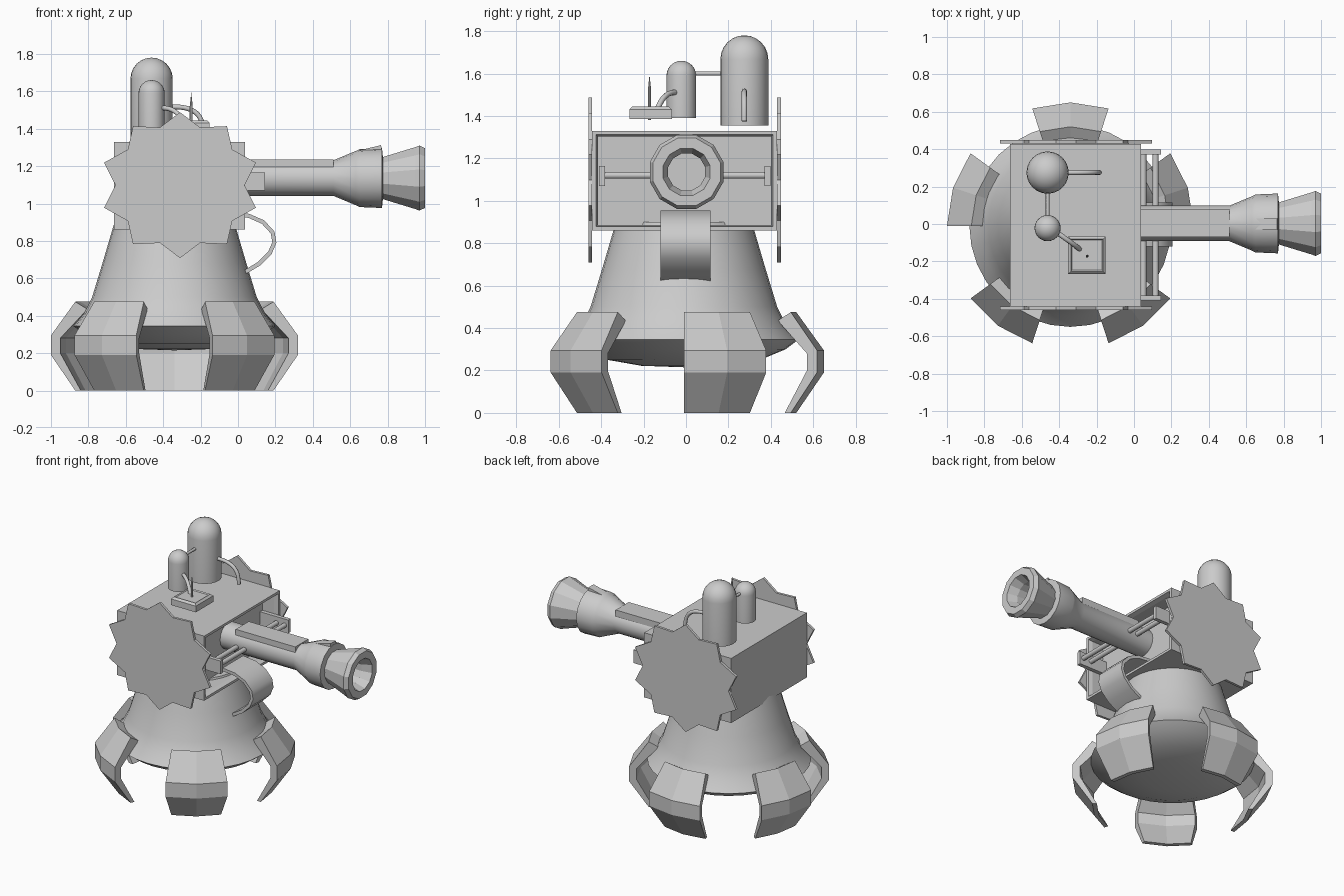
import bpy, bmesh
from math import sin, cos, pi, radians
from mathutils import Vector, Matrix

if "Cube" in bpy.data.objects:
    bpy.data.objects.remove(bpy.data.objects["Cube"])

CX, CY = -0.34, -0.01   # turret axis


def make(name, bm, smooth=None):
    bmesh.ops.recalc_face_normals(bm, faces=bm.faces)
    me = bpy.data.meshes.new(name)
    bm.to_mesh(me)
    bm.free()
    ob = bpy.data.objects.new(name, me)
    bpy.context.collection.objects.link(ob)
    if smooth:
        bpy.ops.object.select_all(action='DESELECT')
        ob.select_set(True)
        bpy.context.view_layer.objects.active = ob
        bpy.ops.object.shade_smooth_by_angle(angle=radians(smooth))
    return ob


def lathe(name, profile, n, origin, axis='Z', smooth=None, turn=0):
    """Revolve (radius, height) points around an axis."""
    bm = bmesh.new()
    vs = [bm.verts.new((r, 0, h)) for r, h in profile]
    es = [bm.edges.new(p) for p in zip(vs, vs[1:])]
    bmesh.ops.spin(bm, geom=vs + es, cent=(0, 0, 0), axis=(0, 0, 1), angle=2 * pi, steps=n)
    bmesh.ops.remove_doubles(bm, verts=bm.verts, dist=1e-4)
    rot = Matrix.Rotation(turn, 4, 'Z')
    if axis == 'X':
        rot = Matrix.Rotation(pi / 2, 4, 'Y') @ rot
    bm.transform(Matrix.Translation(origin) @ rot)
    return make(name, bm, smooth)


def box(name, lo, hi, taper=1.0):
    bm = bmesh.new()
    bmesh.ops.create_cube(bm, size=1)
    lo, hi = Vector(lo), Vector(hi)
    for v in bm.verts:
        k = taper if v.co.z > 0 else 1
        v.co = Vector((v.co.x * k, v.co.y * k, v.co.z)) * (hi - lo) + (lo + hi) / 2
    return make(name, bm)


def extrude(name, pts, vec):
    """Extrude a flat outline of 3D points along a vector."""
    bm = bmesh.new()
    f = bm.faces.new([bm.verts.new(p) for p in pts])
    r = bmesh.ops.extrude_face_region(bm, geom=[f])
    bmesh.ops.translate(bm, vec=vec, verts=[v for v in r['geom'] if isinstance(v, bmesh.types.BMVert)])
    bm.faces.new(f.verts) if not f.is_valid else None
    return make(name, bm)


def curve(name, pts, radius=0, extrude=0, thick=0):
    cu = bpy.data.curves.new(name, 'CURVE')
    cu.dimensions = '3D'
    sp = cu.splines.new('NURBS')
    sp.points.add(len(pts) - 1)
    for p, q in zip(sp.points, pts):
        p.co = (*q, 1)
    sp.use_endpoint_u = True
    sp.order_u = min(4, len(pts))
    sp.resolution_u = 5
    cu.bevel_depth = radius
    cu.bevel_resolution = 2
    cu.use_fill_caps = True
    ob = bpy.data.objects.new(name, cu)
    bpy.context.collection.objects.link(ob)
    return ob


# Conical base with bowl underside
lathe('base_cone', [(0, .9), (.32, .9), (.335, .85), (.385, .68), (.44, .5), (.485, .41), (.54, .345),
                    (.48, .30), (.36, .25), (.2, .222), (0, .215)], 32, (CX, CY, 0), smooth=35)

# Five claw legs, two facets wide each
outer = [(.53, .475), (.66, .295), (.66, .19), (.53, 0)]
inner = [(.50, 0), (.61, .20), (.61, .28), (.465, .435)]
for i in range(5):
    a0 = radians(90 + 72 * i)
    bm = bmesh.new()
    rings = []
    for d in (-18, 0, 18):
        a = a0 + radians(d)
        rings.append([bm.verts.new((CX + r * cos(a), CY + r * sin(a), z)) for r, z in outer + inner])
    for A, B in zip(rings, rings[1:]):
        for j in range(8):
            k = (j + 1) % 8
            bm.faces.new((A[j], A[k], B[k], B[j]))
    for R in (rings[0], rings[2]):
        for j in range(3):
            bm.faces.new((R[j], R[j + 1], R[6 - j], R[7 - j]))
    make(f'leg_{i + 1}', bm)

# Housing with a framed recess facing +x
bm = bmesh.new()
bmesh.ops.create_cube(bm, size=1)
for v in bm.verts:
    v.co = v.co * 1
    v.co = Vector((v.co.x * .70 - .313, v.co.y * .87 - .007, v.co.z * .47 + 1.095))
bm.faces.ensure_lookup_table()
front = max(bm.faces, key=lambda f: f.calc_center_median().x)
bmesh.ops.inset_individual(bm, faces=[front], thickness=.025)
bmesh.ops.inset_individual(bm, faces=[front], thickness=.012, depth=-.03)
bmesh.ops.inset_individual(bm, faces=[front], thickness=.001, depth=-.09)
make('housing', bm)

# Star-shaped side plates
for name, y in (('side_plate_front', -.46), ('side_plate_back', .43)):
    pts = []
    for k in range(20):
        a = pi / 2 + k * pi / 10
        rx, rz = (.427, .39) if k % 2 == 0 else (.345, .325)
        pts.append((-.31 + rx * cos(a), y, 1.098 + rz * sin(a)))
    extrude(name, pts, (0, .018, 0))

# Barrel cross-bars with end brackets
for i, x in enumerate((.05, .115)):
    lathe(f'cross_bar_{i + 1}', [(0, -.40), (.017, -.40), (.017, .39), (0, .39)], 10, (0, 0, 0),
          smooth=40).matrix_world = Matrix.Translation((x, 0, 1.12)) @ Matrix.Rotation(-pi / 2, 4, 'X')
for name, y in (('bracket_front', -.395), ('bracket_back', .385)):
    box(name, (-.09, y - .014, 1.07), (.145, y + .014, 1.165))

# Cannon barrel and flared muzzle
O = (0, .003, 1.136)
lathe('barrel', [(0, -.08), (.095, -.08), (.095, .51), (.145, .63), (.155, .65), (.16, .77), (.11, .775), (0, .775)],
      16, O, 'X', smooth=25)
lathe('muzzle', [(0, .77), (.115, .77), (.172, .95), (.18, .97), (.165, 1.0), (.115, 1.0), (.09, .93),
                 (.09, .80), (0, .80)], 12, O, 'X', turn=pi / 12)
box('barrel_rail', (.03, -.07, 1.18), (.51, .08, 1.236))
extrude('sight', [(.64, -.03, 1.27), (.77, -.03, 1.27), (.765, -.03, 1.312), (.65, -.03, 1.285)], (0, .06, 0))

# Curved feed strap under the barrel
ctrl = [(-.04, .955), (.06, .945), (.14, .91), (.195, .85), (.205, .79), (.18, .73), (.12, .67), (.04, .622)]
off = []
for i, p in enumerate(ctrl):
    a, b = ctrl[max(i - 1, 0)], ctrl[min(i + 1, len(ctrl) - 1)]
    t = Vector((b[0] - a[0], b[1] - a[1])).normalized()
    off.append((p[0] + t.y * .022, p[1] - t.x * .022))
bm = bmesh.new()
rows = [[bm.verts.new((q[0], y, q[1])) for q, y in ((p, -.12), (p, .115), (o, .115), (o, -.12))]
        for p, o in zip(ctrl, off)]
for A, B in zip(rows, rows[1:]):
    for j in range(4):
        bm.faces.new((A[j], A[(j + 1) % 4], B[(j + 1) % 4], B[j]))
bm.faces.new(rows[0])
bm.faces.new(rows[-1])
make('feed_strap', bm, smooth=35)

# Domed tanks on the roof
for name, y, r, z0, z1 in (('large_tank', .275, .113, 1.355, 1.78), ('small_tank', -.022, .07, 1.39, 1.66)):
    dome = [(r * cos(k * pi / 12), z1 - r + r * sin(k * pi / 12)) for k in range(6)]
    lathe(name, [(0, z0), (r, z0)] + dome + [(0, z1)], 24, (-.462, y, 0), smooth=40)

# Pipes
curve('tank_link_pipe', [(-.462, .03, 1.6), (-.462, .1, 1.6), (-.462, .19, 1.6)], .01)
curve('large_tank_pipe', [(-.37, .275, 1.515), (-.30, .275, 1.52), (-.22, .275, 1.50), (-.187, .275, 1.44),
                          (-.185, .275, 1.375)], .013)
curve('small_tank_pipe', [(-.42, -.04, 1.51), (-.37, -.075, 1.515), (-.32, -.11, 1.50), (-.29, -.135, 1.43)], .013)

# Sensor pad and antenna
bm = bmesh.new()
bmesh.ops.create_cube(bm, size=1)
for v in bm.verts:
    v.co = Vector((v.co.x * .20 - .252, v.co.y * .20 - .167, v.co.z * .045 + 1.408))
top = max(bm.faces, key=lambda f: f.calc_center_median().z)
bmesh.ops.inset_individual(bm, faces=[top], thickness=.02, depth=.014)
bmesh.ops.inset_individual(bm, faces=[top], thickness=.008, depth=-.008)
make('sensor_pad', bm)
lathe('antenna', [(0, 1.38), (.008, 1.38), (.008, 1.52), (0, 1.595)], 8, (-.25, -.172, 0), smooth=40)
